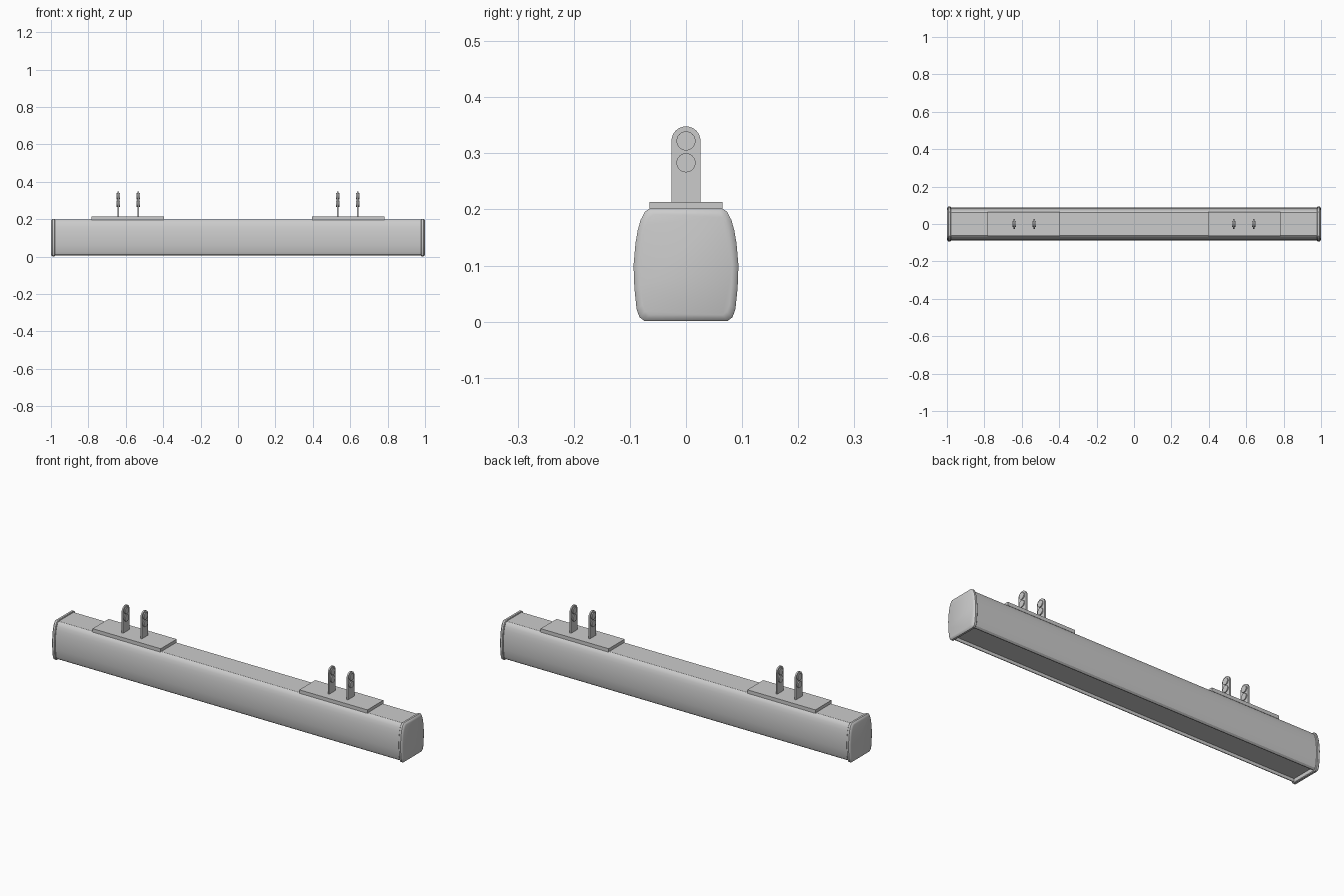
import bpy, bmesh, math

if "Cube" in bpy.data.objects:
    bpy.data.objects.remove(bpy.data.objects["Cube"])

# Right half of the housing cross-section (y, z), top to bottom
HALF = [(0.064, 0.202), (0.073, 0.196), (0.081, 0.181), (0.086, 0.163), (0.090, 0.140),
        (0.0935, 0.100), (0.092, 0.060), (0.088, 0.022), (0.083, 0.008), (0.074, 0.001)]
ZC = 0.1015


def mirror_profile(half):
    return half + [(-y, z) for y, z in reversed(half)]


def inset(half, d):
    # shrink a half profile towards its centre by distance d
    sy, sz = 1 - d / 0.0935, 1 - d / ZC
    return [(y * sy, ZC + (z - ZC) * sz) for y, z in half]


def loft(name, sections, smooth=True):
    # sections: list of (x, profile) joined into a closed solid along x
    bm = bmesh.new()
    rings = [[bm.verts.new((x, y, z)) for y, z in prof] for x, prof in sections]
    n = len(rings[0])
    for a, b in zip(rings, rings[1:]):
        for i in range(n):
            j = (i + 1) % n
            bm.faces.new((a[i], a[j], b[j], b[i]))
    bm.faces.new(rings[0])
    bm.faces.new(rings[-1])
    bmesh.ops.recalc_face_normals(bm, faces=bm.faces[:])
    me = bpy.data.meshes.new(name)
    bm.to_mesh(me)
    bm.free()
    ob = bpy.data.objects.new(name, me)
    bpy.context.collection.objects.link(ob)
    if smooth:
        bpy.ops.object.select_all(action='DESELECT')
        ob.select_set(True)
        bpy.context.view_layer.objects.active = ob
        bpy.ops.object.shade_smooth_by_angle(angle=math.radians(30))
    return ob


def circle(cy, cz, r, n=24):
    return [(cy + r * math.cos(2 * math.pi * i / n), cz + r * math.sin(2 * math.pi * i / n))
            for i in range(n)]


# Long housing with a shallow channel along the underside
body = inset(HALF, 0.005) + [(0.066, 0.006), (0.066, 0.022)]
loft("housing", [(-0.985, mirror_profile(body)), (0.985, mirror_profile(body))])

# Tab outline with a rounded top
tab = [(-0.026, 0.205), (0.026, 0.205)] + [
    (0.026 * math.cos(math.pi * i / 12), 0.322 + 0.026 * math.sin(math.pi * i / 12))
    for i in range(13)]
plate = [(-0.065, 0.195), (0.065, 0.195), (0.065, 0.213), (-0.065, 0.213)]

for s, side in ((-1, "left"), (1, "right")):
    # End cap with chamfered rims
    loft("end_cap_" + side, [(s * x, mirror_profile(inset(HALF, d))) for x, d in
                             ((0.979, 0.003), (0.982, 0.0), (0.992, 0.0), (0.997, 0.004), (1.0, 0.011))])
    # Mounting plate
    loft("mounting_plate_" + side, [(s * 0.395, plate), (s * 0.783, plate)], False)
    # Pair of hanging tabs, each with two round bosses
    for k, x in enumerate((0.534, 0.641)):
        cx = s * x
        loft(f"tab_{side}_{k}", [(cx - 0.004, tab), (cx + 0.004, tab)])
        for m, z in enumerate((0.283, 0.322)):
            loft(f"boss_{side}_{k}_{m}", [(cx - 0.009, circle(0, z, 0.017)),
                                          (cx + 0.009, circle(0, z, 0.017))])
